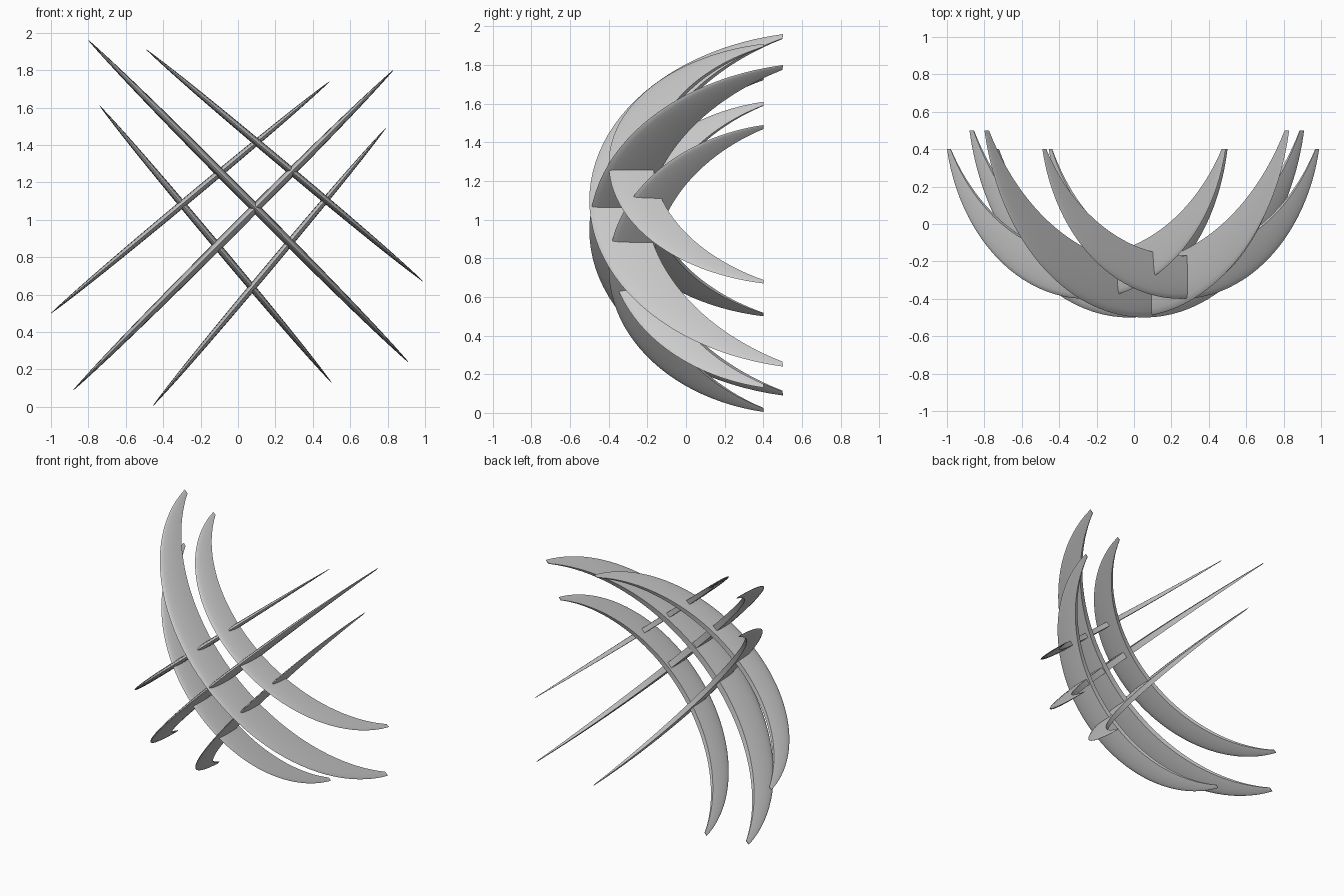
import bpy, bmesh, math
from mathutils import Vector

if "Cube" in bpy.data.objects:
    bpy.data.objects.remove(bpy.data.objects["Cube"], do_unlink=True)

steel = bpy.data.materials.new("brushed_grey")
steel.use_nodes = True
grey = (0.6, 0.6, 0.6, 1)
steel.diffuse_color = grey
steel.node_tree.nodes["Principled BSDF"].inputs["Base Color"].default_value = grey

STEPS, SIDES = 48, 14


def arc(radius, centre, reach, t):
    """Point (along, depth) on a shallow arc, t from -1 to 1."""
    a = math.asin(reach / radius) * t
    return Vector((radius * math.sin(a), centre - radius * math.cos(a)))


def blade(name, top, bottom, size):
    """Crescent blade between two tips given as (x, z)."""
    top, bottom = Vector(top), Vector(bottom)
    mid, span = (top + bottom) / 2, top - bottom
    along = span.normalized()
    stretch = span.length / 2 / 0.966
    bm = bmesh.new()
    rings = []
    for i in range(STEPS + 1):
        t = 2 * i / STEPS - 1
        outer = arc(0.983, 0.583, 0.966, t)
        inner = arc(1.06, 0.89, 0.94, t)
        depth = (inner - outer).length
        # rounded outer edge, flat inner edge
        ring = []
        limit = math.radians(115)
        back = (1 - math.cos(limit))
        for k in range(SIDES + 1):
            a = limit * (2 * k / SIDES - 1)
            p = outer.lerp(inner, (1 - math.cos(a)) / back)
            w = 0.088 * depth * math.sin(a) * size
            u = p.x * stretch
            ring.append(bm.verts.new((mid.x + along.x * u - along.y * w,
                                      p.y * size,
                                      mid.y + along.y * u + along.x * w)))
        rings.append(ring)
    n = SIDES + 1
    for r, s in zip(rings, rings[1:]):
        for k in range(n):
            j = (k + 1) % n
            bm.faces.new((r[k], r[j], s[j], s[k]))
    bm.faces.new(rings[0])
    bm.faces.new(rings[-1])
    bmesh.ops.recalc_face_normals(bm, faces=bm.faces)
    mesh = bpy.data.meshes.new(name)
    bm.to_mesh(mesh)
    bm.free()
    mesh.materials.append(steel)
    ob = bpy.data.objects.new(name, mesh)
    bpy.context.collection.objects.link(ob)
    bpy.ops.object.select_all(action='DESELECT')
    ob.select_set(True)
    bpy.context.view_layer.objects.active = ob
    bpy.ops.object.shade_smooth_by_angle(angle=math.radians(35))


# Large central pair
blade("large_blade_falling", (-0.8, 1.96), (0.91, 0.24), 1.25)
blade("large_blade_rising", (0.83, 1.80), (-0.88, 0.09), 1.25)

# Small flanking blades
blade("small_blade_falling_upper", (-0.49, 1.91), (0.99, 0.67), 1)
blade("small_blade_falling_lower", (-0.74, 1.61), (0.50, 0.13), 1)
blade("small_blade_rising_upper", (0.49, 1.74), (-1.0, 0.50), 1)
blade("small_blade_rising_lower", (0.79, 1.49), (-0.455, 0.005), 1)
